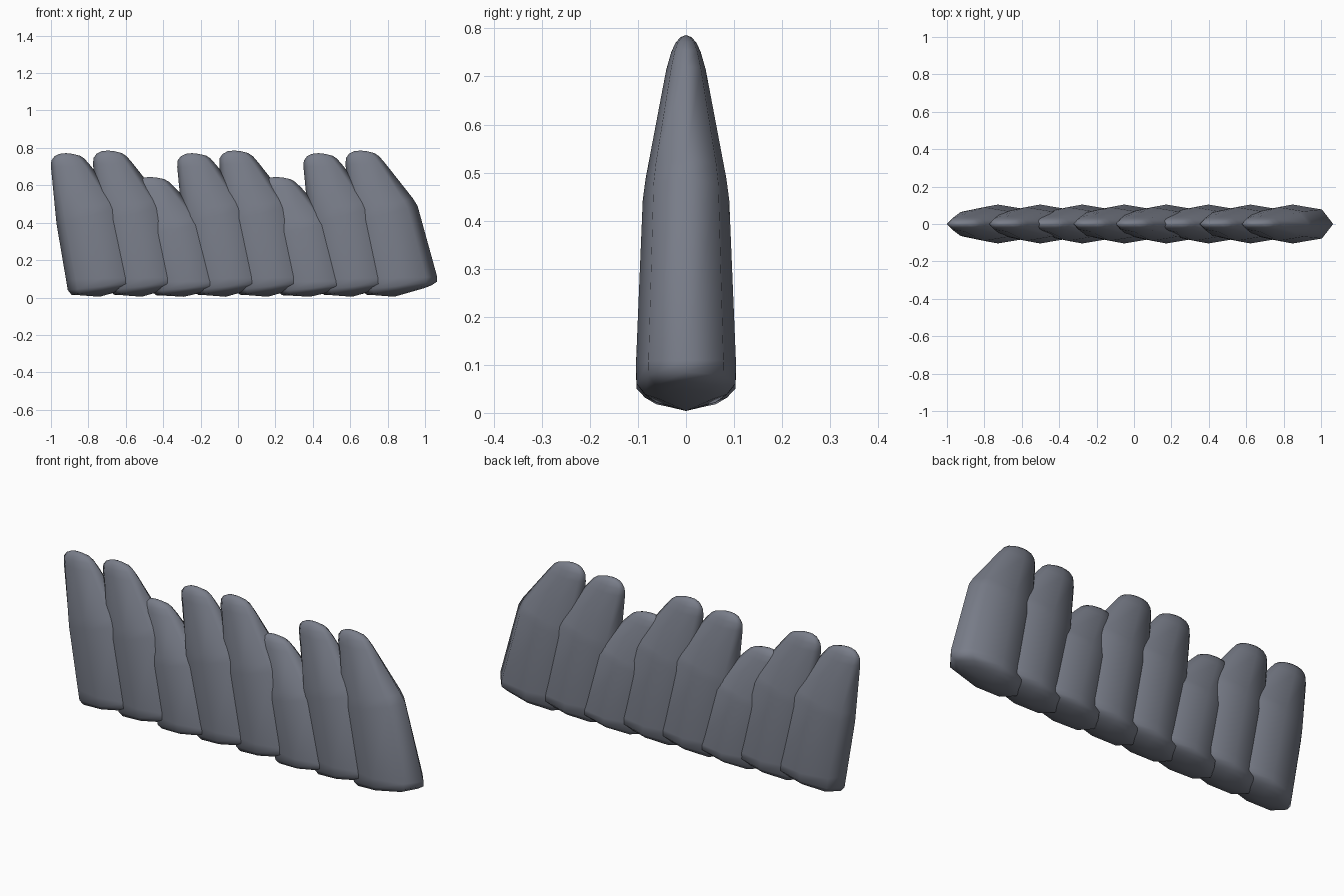
import bpy
import bmesh

cube = bpy.data.objects.get("Cube")
if cube:
    bpy.data.objects.remove(cube, do_unlink=True)

slate = bpy.data.materials.new("slate_grey")
slate.use_nodes = True
colour = (0.19, 0.205, 0.25, 1)
slate.diffuse_color = colour
slate.node_tree.nodes["Principled BSDF"].inputs["Base Color"].default_value = colour

# Cross-section: position from left to right edge, share of half thickness
SECTION = [(0, 0), (0.13, -0.72), (0.47, -1), (0.85, -0.75),
           (1, 0), (0.85, 0.75), (0.47, 1), (0.13, 0.72)]

# Tilted rings from root to tip: left x, left z, right x, right z, half thickness
RINGS = [
    (0.09, 0.012, 0.35, 0.05, 0.058),
    (0.04, 0.015, 0.39, 0.065, 0.085),
    (0.02, 0.04, 0.42, 0.085, 0.103),
    (0.01, 0.10, 0.42, 0.11, 0.104),
    (-0.04, 0.40, 0.315, 0.49, 0.09),
    (-0.045, 0.45, 0.29, 0.53, 0.084),
    (-0.07, 0.71, 0.14, 0.72, 0.041),
    (-0.068, 0.745, 0.11, 0.755, 0.031),
    (-0.052, 0.768, 0.085, 0.772, 0.022),
    (-0.025, 0.782, 0.045, 0.782, 0.011),
]


def build_tooth(name, x, height):
    """Loft the tilted rings into one closed, backswept tooth."""
    bm = bmesh.new()
    loops = []
    for xl, zl, xr, zr, half in RINGS:
        loops.append([bm.verts.new((x + xl + (xr - xl) * u, half * v,
                                    (zl + (zr - zl) * u) * height))
                      for u, v in SECTION])
    count = len(SECTION)
    for low, high in zip(loops, loops[1:]):
        for i in range(count):
            j = (i + 1) % count
            bm.faces.new((low[i], low[j], high[j], high[i]))

    # Rounded root and tip
    for loop, centre in ((loops[0], (x + 0.19, 0, 0.004)),
                         (loops[-1], (x + 0.01, 0, 0.786 * height))):
        hub = bm.verts.new(centre)
        for i in range(count):
            bm.faces.new((loop[i], loop[(i + 1) % count], hub))
    bmesh.ops.recalc_face_normals(bm, faces=bm.faces)
    for face in bm.faces:
        face.smooth = True
    mesh = bpy.data.meshes.new(name)
    bm.to_mesh(mesh)
    bm.free()
    mesh.materials.append(slate)
    bpy.context.collection.objects.link(bpy.data.objects.new(name, mesh))


# Row of overlapping teeth: the heights repeat in threes
HEIGHTS = (0.982, 1, 0.82)
for n in range(8):
    build_tooth(f"tooth_{n + 1}", -0.93 + n * 0.2157 + n * 0.0093, HEIGHTS[n % 3])
